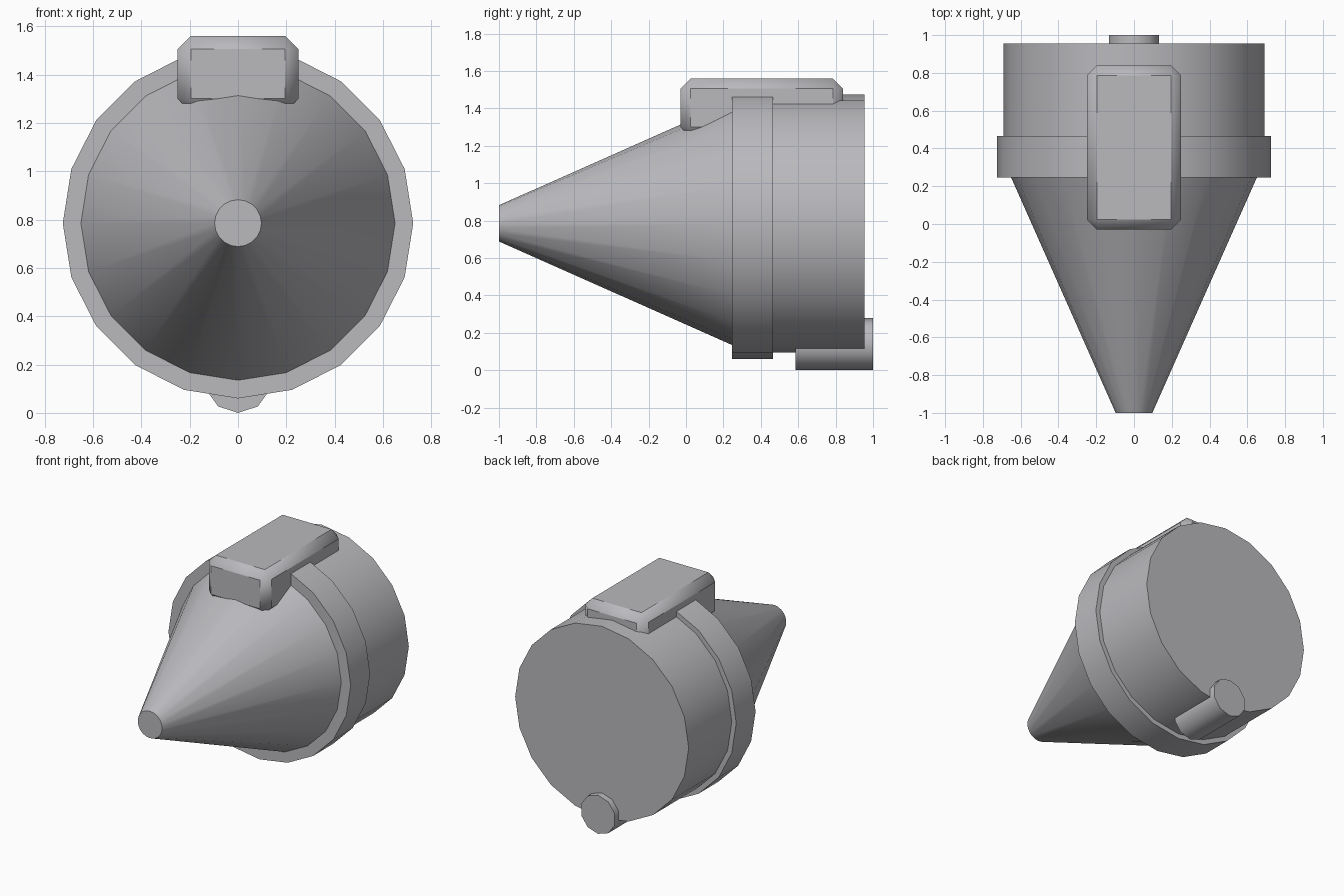
import bpy, bmesh, math

if "Cube" in bpy.data.objects:
    bpy.data.objects.remove(bpy.data.objects["Cube"])

AXIS_Z = 0.785

# Dark grey paint shared by all parts
grey = bpy.data.materials.new("dark_grey")
grey.diffuse_color = (0.49, 0.49, 0.515, 1)
grey.use_nodes = True
grey.node_tree.nodes["Principled BSDF"].inputs["Base Color"].default_value = grey.diffuse_color


def finish(name, bm, smooth_angle):
    """Turn a bmesh into a painted object that is smooth below the given angle."""
    bmesh.ops.recalc_face_normals(bm, faces=bm.faces)
    mesh = bpy.data.meshes.new(name)
    bm.to_mesh(mesh)
    bm.free()
    mesh.materials.append(grey)
    obj = bpy.data.objects.new(name, mesh)
    bpy.context.collection.objects.link(obj)
    bpy.ops.object.select_all(action='DESELECT')
    obj.select_set(True)
    bpy.context.view_layer.objects.active = obj
    bpy.ops.object.shade_smooth_by_angle(angle=math.radians(smooth_angle))
    return obj


def lathe(name, profile, sides, z):
    """Revolve (y, radius) points around a y-axis line at height z, with capped ends."""
    bm = bmesh.new()
    angles = [2 * math.pi * i / sides + math.pi / 2 for i in range(sides)]
    loops = [[bm.verts.new((r * math.cos(a), y, z + r * math.sin(a))) for a in angles]
             for y, r in profile]
    for a, b in zip(loops, loops[1:]):
        for i in range(sides):
            j = (i + 1) % sides
            bm.faces.new((a[i], a[j], b[j], b[i]))
    bm.faces.new(loops[0])
    bm.faces.new(loops[-1])
    return finish(name, bm, 40)


# Housing: tapered nose, raised collar and rear drum in one profile
lathe("housing", [(-1.0, 0.097), (0.245, 0.65), (0.245, 0.725),
                  (0.465, 0.725), (0.465, 0.69), (0.955, 0.69)], 20, AXIS_Z)

# Small peg under the rear edge
lathe("rear_peg", [(0.585, 0.139), (1.0, 0.139)], 10, 0.139)

# Chamfered block on top, sunk into the housing
bm = bmesh.new()
bmesh.ops.create_cube(bm, size=1)
bmesh.ops.scale(bm, vec=(0.5, 0.87, 0.315), verts=bm.verts)
bmesh.ops.bevel(bm, geom=bm.edges[:], offset=0.055, segments=1,
                affect='EDGES', profile=0.5)
block = finish("top_block", bm, 40)
block.location = (0, 0.405, 1.4025)
